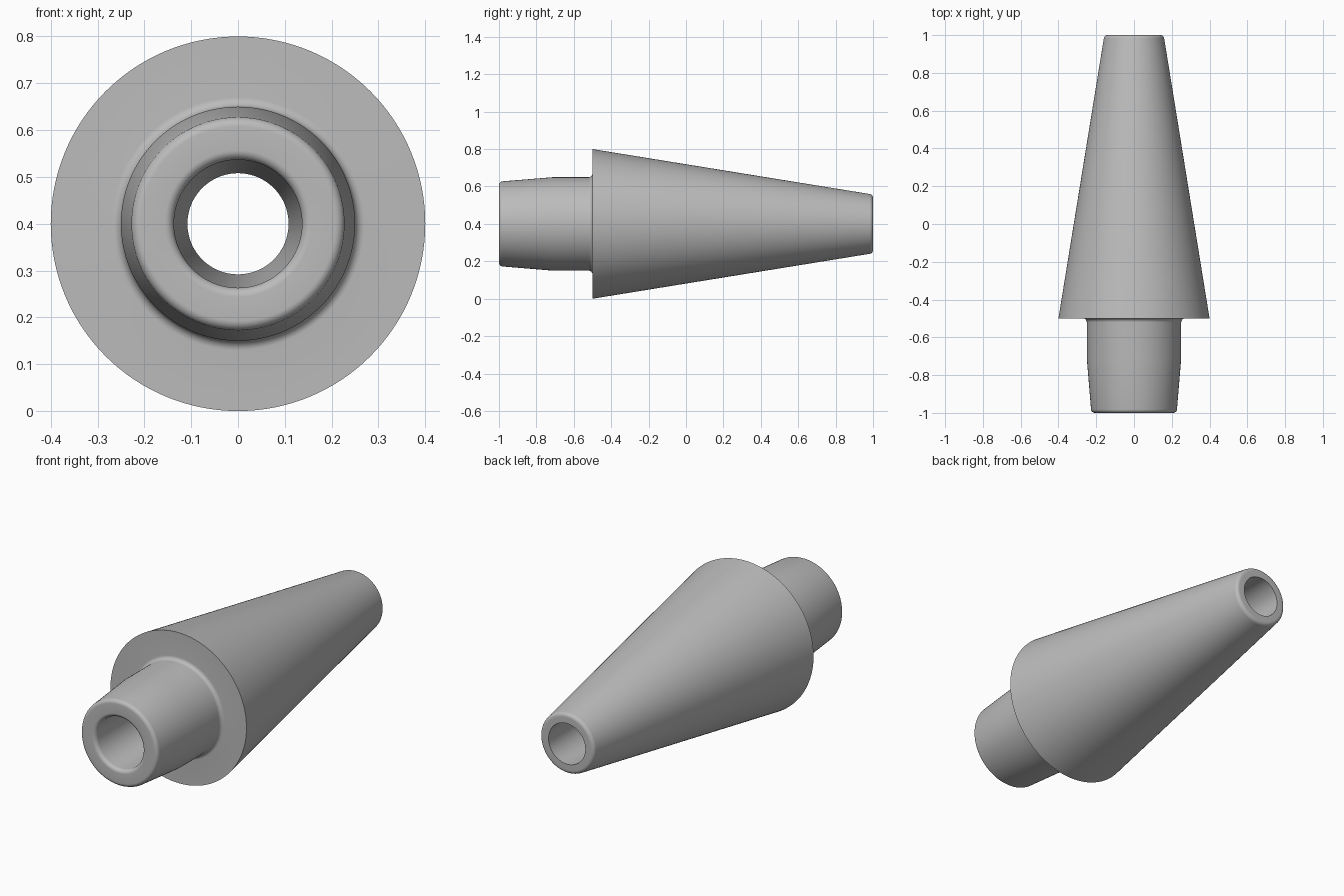
import bpy, bmesh, math
from mathutils import Vector

if "Cube" in bpy.data.objects:
    bpy.data.objects.remove(bpy.data.objects["Cube"], do_unlink=True)

SIDES = 128
AXIS_HEIGHT = 0.4

grey = bpy.data.materials.new("mid grey")
grey.use_nodes = True
grey.diffuse_color = (0.5, 0.5, 0.5, 1)
grey.node_tree.nodes["Principled BSDF"].inputs["Base Color"].default_value = grey.diffuse_color


def rounded(corners, steps=6):
    """Closed outline of (y, radius, fillet) corners, with arcs at the fillets."""
    outline = []
    for i, (y, r, fillet) in enumerate(corners):
        corner = Vector((y, r))
        if not fillet:
            outline.append(corner)
            continue
        before = (Vector(corners[i - 1][:2]) - corner).normalized()
        after = (Vector(corners[(i + 1) % len(corners)][:2]) - corner).normalized()
        half = before.angle(after) / 2
        centre = corner + (before + after).normalized() * fillet / math.sin(half)
        start = (corner + before * fillet / math.tan(half) - centre).normalized()
        end = (corner + after * fillet / math.tan(half) - centre).normalized()
        for k in range(steps + 1):
            outline.append(centre + start.lerp(end, k / steps).normalized() * fillet)
    return outline


def lathe(name, outline):
    """Revolve a closed outline about the lengthwise axis."""
    bm = bmesh.new()
    verts = [bm.verts.new((p.y, p.x, 0)) for p in outline]
    edges = [bm.edges.new((verts[i - 1], verts[i])) for i in range(len(verts))]
    bmesh.ops.spin(bm, geom=verts + edges, cent=(0, 0, 0), axis=(0, 1, 0),
                   angle=math.tau, steps=SIDES, use_merge=True)
    bmesh.ops.remove_doubles(bm, verts=bm.verts, dist=0.0001)
    bmesh.ops.recalc_face_normals(bm, faces=bm.faces)
    mesh = bpy.data.meshes.new(name)
    bm.to_mesh(mesh)
    bm.free()
    mesh.materials.append(grey)
    obj = bpy.data.objects.new(name, mesh)
    bpy.context.collection.objects.link(obj)
    obj.location.z = AXIS_HEIGHT
    return obj


# Hollow body: plug end, filleted shoulder, long cone, tapered bore
body = lathe("tapered_nozzle", rounded([
    (-1.0, 0.137, 0.02),
    (-1.0, 0.226, 0.02),
    (-0.71, 0.25, 0),
    (-0.5, 0.25, 0.02),
    (-0.5, 0.4, 0),
    (1.0, 0.157, 0.02),
    (1.0, 0.108, 0),
]))

bpy.ops.object.select_all(action="DESELECT")
body.select_set(True)
bpy.context.view_layer.objects.active = body
bpy.ops.object.shade_smooth_by_angle(angle=math.radians(30))
